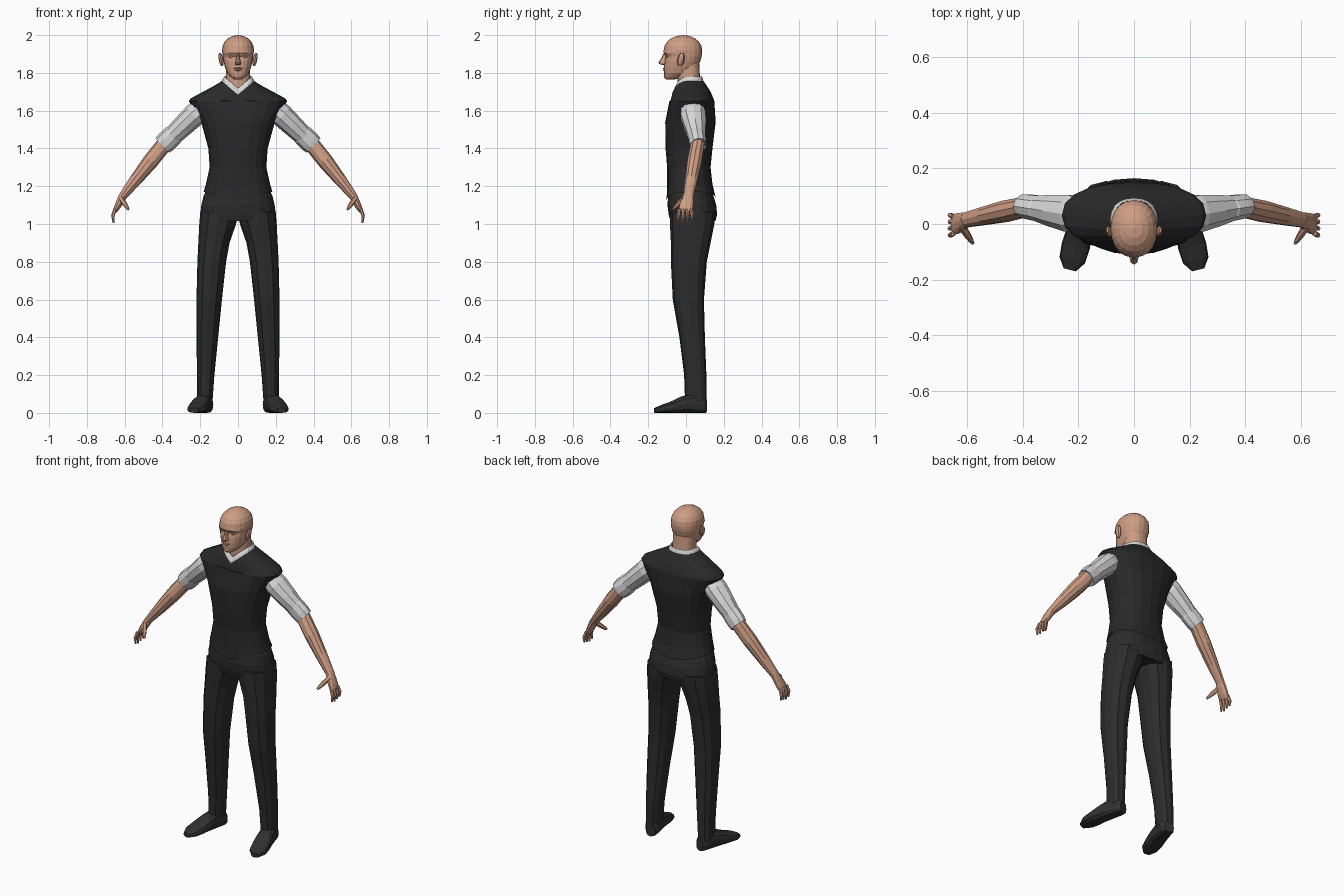
import bpy, bmesh, math
from mathutils import Vector

cube = bpy.data.objects.get("Cube")
if cube:
    bpy.data.objects.remove(cube, do_unlink=True)


def material(name, *rgb):
    mat = bpy.data.materials.new(name)
    mat.use_nodes = True
    colour = (*rgb, 1)
    mat.diffuse_color = colour
    mat.node_tree.nodes["Principled BSDF"].inputs["Base Color"].default_value = colour
    return mat


skin = material("skin", .62, .34, .23)
white = material("white shirt", .7, .7, .7)
vest_black = material("vest black", .022, .022, .022)
trouser_black = material("trouser black", .025, .025, .025)
shoe_black = material("shoe black", .03, .03, .03)


def ring(centre, u, v, sides, power=2.0, front_dip=0, back_dip=0):
    """Closed superellipse section; the dips lower its front or back middle."""
    points = []
    for i in range(sides):
        angle = math.tau * i / sides
        c, s = math.cos(angle), math.sin(angle)
        cu = math.copysign(abs(c) ** (2 / power), c)
        sv = math.copysign(abs(s) ** (2 / power), s)
        p = Vector(centre) + Vector(u) * cu + Vector(v) * sv
        p.z -= (front_dip if s < 0 else back_dip) * (1 - abs(cu))
        points.append(p)
    return points


def level(z, half_width, front, back, front_dip=0, back_dip=0, x=0, sides=20, power=2.3):
    """Horizontal section from its half width and its front and back edges."""
    return ring((x, (front + back) / 2, z), (half_width, 0, 0),
                (0, (back - front) / 2, 0), sides, power, front_dip, back_dip)


def loft(name, mat, rings, mirror=False, capped=True):
    bm = bmesh.new()
    loops = [[bm.verts.new(p) for p in points] for points in rings]
    for lower, upper in zip(loops, loops[1:]):
        for i in range(len(lower)):
            bm.faces.new((lower[i - 1], lower[i], upper[i], upper[i - 1]))
    if capped:
        bm.faces.new(loops[0])
        bm.faces.new(loops[-1])
    bmesh.ops.recalc_face_normals(bm, faces=bm.faces)
    mesh = bpy.data.meshes.new(name)
    bm.to_mesh(mesh)
    bm.free()
    mesh.materials.append(mat)
    obj = bpy.data.objects.new(name, mesh)
    bpy.context.collection.objects.link(obj)
    if mirror:
        modifier = obj.modifiers.new("both sides", 'MIRROR')
        modifier.use_mirror_merge = False


def limb(name, mat, start, end, stations, sides=10):
    """Mirrored tube from start to end; stations give fraction, thickness, depth."""
    along = (end - start).normalized()
    across = Vector((0, 1, 0)).cross(along).normalized()
    deep = along.cross(across)
    rings = [ring(start.lerp(end, t), across * thickness, deep * depth, sides)
             for t, thickness, depth in stations]
    loft(name, mat, rings, mirror=True)


def blob(name, centre, size, mirror=True, lean=0):
    """Rounded lump made of stacked sections, leaning out and back if asked."""
    rings = []
    for step in range(1, 8):
        angle = math.pi * step / 8
        rise, swell = -math.cos(angle), math.sin(angle)
        middle = Vector(centre) + Vector((lean, lean, size[2])) * rise
        rings.append(ring(middle, (size[0] * swell, 0, 0), (0, size[1] * swell, 0), 8))
    loft(name, skin, rings, mirror)


# Vest: hem, waist, chest, shoulders and V neckline
vest_sections = [
    (1.17, .182, -.104, .157, .05, .03),
    (1.21, .17, -.1, .14, .03),
    (1.3, .15, -.1, .13),
    (1.4, .157, -.108, .14),
    (1.54, .195, -.11, .157),
    (1.65, .26, -.088, .15),
    (1.665, .25, -.083, .145, .015),
    (1.7, .185, -.08, .13, .04),
    (1.735, .12, -.075, .108, .06),
    (1.757, .086, -.066, .092, .07),
]
loft("vest", vest_black, [level(*s) for s in vest_sections], capped=False)

# Shirt collar following the neckline
collar_sections = [
    (1.75, .088, -.068, .094, .07),
    (1.765, .083, -.064, .09, .068),
    (1.78, .073, -.052, .085, .062),
]
loft("shirt_collar", white, [level(*s) for s in collar_sections], capped=False)

# Trousers: seat, then two legs parted by a narrow gap
seat_sections = [
    (1.19, .16, -.08, .125),
    (1.15, .182, -.095, .145),
    (1.1, .194, -.098, .16),
    (1.05, .2, -.092, .165),
    (1.015, .198, -.082, .156),
]
loft("trouser_seat", trouser_black, [level(*s) for s in seat_sections])
leg_sections = [
    (1.06, 0, .2, -.085, .155),
    (1, .01, .205, -.085, .15),
    (.9, .045, .21, -.08, .13),
    (.8, .063, .215, -.08, .11),
    (.6, .085, .22, -.07, .095),
    (.4, .105, .22, -.035, .1),
    (.2, .125, .217, -.01, .108),
    (.06, .135, .216, -.005, .11),
]
leg_rings = [level(z, (outer - inner) / 2, front, back, x=(outer + inner) / 2, sides=12)
             for z, inner, outer, front, back in leg_sections]
loft("trouser_legs", trouser_black, leg_rings, mirror=True)

# Shoes: upright sections from heel to toe, toes turned out
shoe_sections = [
    (.105, .026, .07),
    (.085, .038, .085),
    (.02, .043, .1),
    (-.03, .046, .085),
    (-.08, .05, .06),
    (-.13, .046, .042),
    (-.165, .022, .026),
]
shoe_rings = [ring((.19 - y / 4, y, height / 2), (width, width / 4, 0),
                   (0, 0, height / 2), 12, 2.8) for y, width, height in shoe_sections]
loft("shoes", shoe_black, shoe_rings, mirror=True)

# Arms: sleeves, rolled cuffs and bare forearms
shoulder = Vector((.18, .03, 1.625))
elbow = Vector((.385, .063, 1.43))
wrist = Vector((.608, .014, 1.15))
knuckles = Vector((.65, -.004, 1.07))
limb("sleeves", white, shoulder, elbow,
     [(0, .055, .06), (.25, .062, .07), (.55, .057, .06), (.9, .05, .044)])
limb("rolled_cuffs", white, shoulder, elbow,
     [(.76, .05, .044), (.8, .056, .048), (.97, .057, .046), (1.07, .053, .043), (1.05, .04, .037)])
limb("forearms", skin, elbow, wrist,
     [(-.05, .042, .037), (.35, .042, .04), (.7, .033, .034), (1, .022, .028)])

# Hands: palms, fingers and thumbs
limb("palms", skin, wrist, knuckles,
     [(-.1, .022, .027), (.3, .02, .034), (.7, .017, .038), (1, .012, .036)])
for k, finger in enumerate(("index", "middle", "ring", "little")):
    offset = Vector((0, .02 * (k - 1.5), 0))
    base = knuckles + offset + Vector((0, 0, .01))
    bend = base + Vector((.012, offset.y / 5, -.035))
    tip = bend + Vector((-.003, 0, -.04 + abs(k - 1) * .006))
    limb(finger + "_fingers", skin, base, bend, [(0, .01, .01), (1.1, .009, .009)], 6)
    limb(finger + "_fingertips", skin, bend, tip, [(0, .009, .009), (1, .005, .005)], 6)
limb("thumbs", skin, Vector((.62, -.01, 1.135)), Vector((.58, -.07, 1.077)),
     [(0, .014, .016), (.5, .013, .013), (.8, .01, .01), (1, .006, .006)], 6)

# Neck and head, with the cranium as a dome
loft("neck", skin, [level(1.66, .066, -.042, .07), level(1.76, .066, -.045, .075),
                    level(1.85, .062, -.05, .07)])
head_sections = [
    (1.765, .018, -.105, -.06),
    (1.775, .036, -.113, -.02),
    (1.8, .057, -.116, .03),
    (1.83, .069, -.116, .06),
    (1.86, .077, -.114, .075),
    (1.888, .081, -.108, .083),
    (1.906, .083, -.12, .085),
]
head_rings = [level(*s) for s in head_sections]
for step in range(6):
    angle = math.pi / 2 * step / 5.2
    swell = math.cos(angle)
    head_rings.append(level(1.92 + .08 * math.sin(angle), .085 * swell,
                            -.015 - .103 * swell, -.015 + .101 * swell, power=2.1))
loft("head", skin, head_rings)

# Face: nose, eyelids, lips, chin and ears
nose_sections = [(1.9, .007, -.122), (1.875, .01, -.132), (1.855, .015, -.146),
                 (1.847, .017, -.142), (1.842, .012, -.122)]
loft("nose", skin, [level(*s, -.095, sides=8) for s in nose_sections])
blob("ears", (.09, -.027, 1.87), (.012, .019, .037), lean=.006)
blob("eyelids", (.033, -.094, 1.886), (.014, .013, .008))
blob("upper_lip", (0, -.112, 1.824), (.024, .011, .005), mirror=False)
blob("lower_lip", (0, -.111, 1.815), (.02, .011, .005), mirror=False)
blob("chin", (0, -.1, 1.785), (.026, .018, .016), mirror=False)
